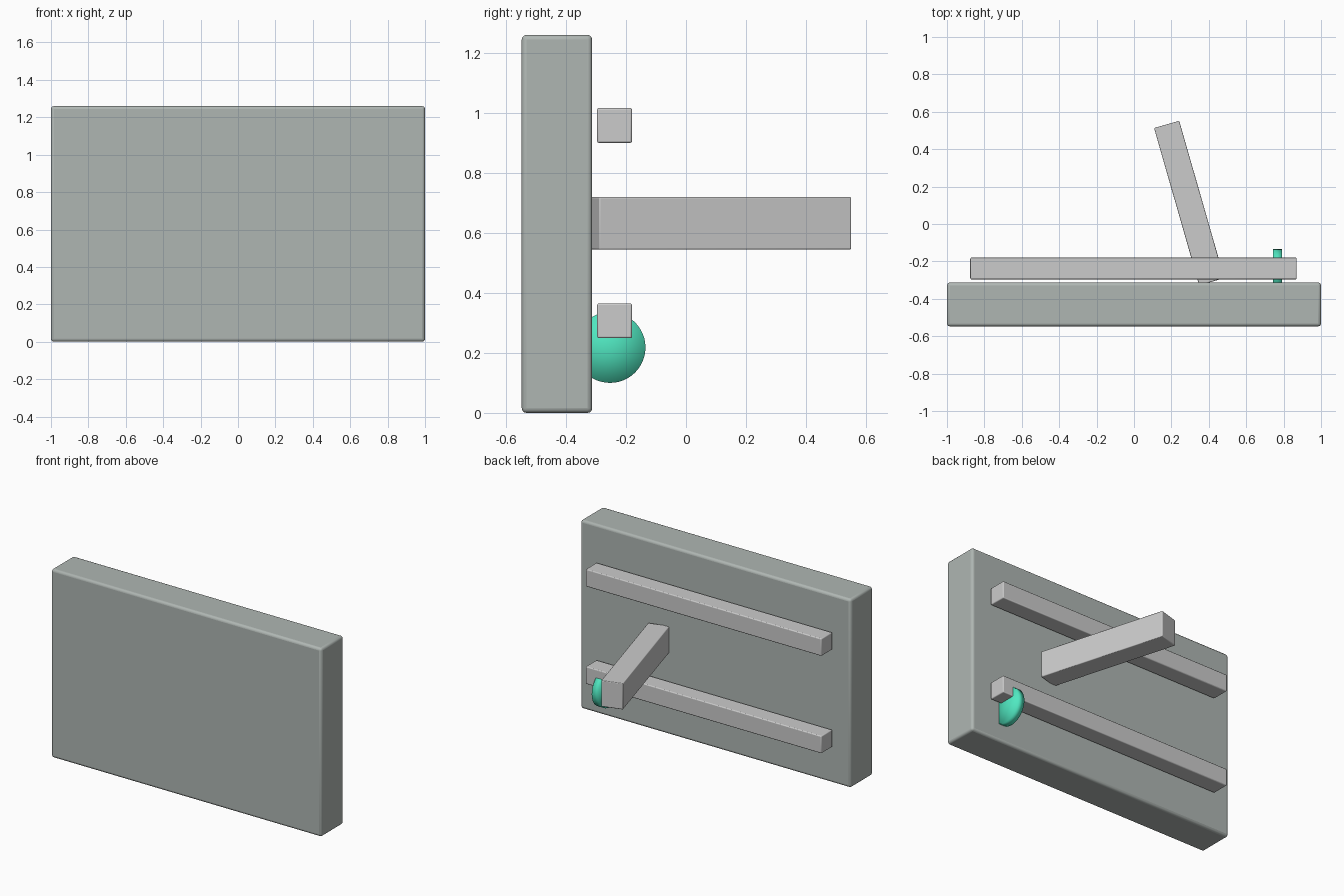
import bpy
from math import radians

if "Cube" in bpy.data.objects:
    bpy.data.objects.remove(bpy.data.objects["Cube"])


def colour(obj, name, rgb):
    mat = bpy.data.materials.new(name)
    mat.diffuse_color = (*rgb, 1)
    mat.use_nodes = True
    mat.node_tree.nodes["Principled BSDF"].inputs["Base Color"].default_value = mat.diffuse_color
    obj.data.materials.append(mat)


def box(name, centre, size, bevel, turn=0):
    bpy.ops.mesh.primitive_cube_add(size=1, location=centre)
    obj = bpy.context.object
    obj.name = name
    obj.scale = size
    bpy.ops.object.transform_apply(location=False, rotation=False, scale=True)
    obj.rotation_euler.z = radians(turn)
    mod = obj.modifiers.new("rounded_edges", 'BEVEL')
    mod.width = bevel
    mod.segments = 3
    bpy.ops.object.shade_smooth_by_angle(angle=radians(35))
    return obj


# Large upright panel
panel = box("panel", (0, -0.43, 0.63), (2, 0.235, 1.26), 0.016)
colour(panel, "panel_grey", (0.43, 0.47, 0.45))

# Two horizontal rails behind the panel
for label, z in (("lower", 0.307), ("upper", 0.958)):
    box(label + "_rail", (-0.003, -0.238, z), (1.745, 0.116, 0.116), 0.006)

# Angled rear support arm
box("support_arm", (0.295, 0.112, 0.632), (0.14, 0.875, 0.175), 0.005, 16)

# Thin round disc, softly shaded, at the lower corner
bpy.ops.mesh.primitive_cylinder_add(
    vertices=48, radius=0.118, depth=0.05, end_fill_type='TRIFAN',
    location=(0.767, -0.253, 0.218), rotation=(0, radians(90), 0))
disc = bpy.context.object
disc.name = "disc"
bpy.ops.object.shade_smooth()
colour(disc, "disc_green", (0.08, 0.8, 0.53))
